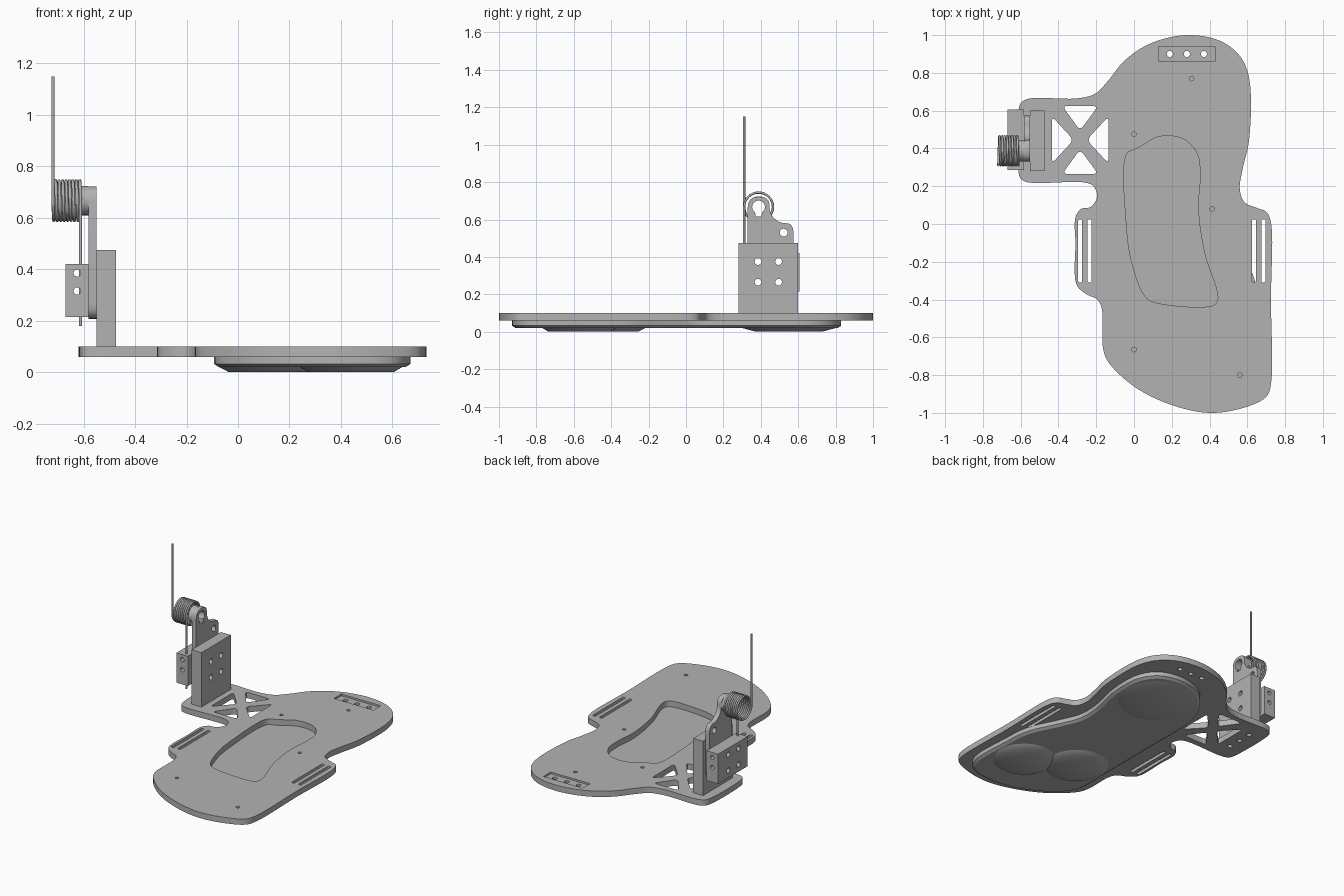
import bpy, bmesh, math
from mathutils import Matrix, Vector

if "Cube" in bpy.data.objects:
    bpy.data.objects.remove(bpy.data.objects["Cube"])

grey = bpy.data.materials.new("plain grey")
grey.use_nodes = True
grey.diffuse_color = (0.45, 0.45, 0.45, 1)
grey.node_tree.nodes["Principled BSDF"].inputs["Base Color"].default_value = (0.45, 0.45, 0.45, 1)

ALONG_X = Matrix(((0, 0, 1, 0), (1, 0, 0, 0), (0, 1, 0, 0), (0, 0, 0, 1)))
ALONG_Y = Matrix(((0, 1, 0, 0), (0, 0, 1, 0), (1, 0, 0, 0), (0, 0, 0, 1)))
ALONG_Z = Matrix.Identity(4)


# ---- outline helpers ----
def smooth_loop(points, steps=6):
    """Closed centripetal spline through the points."""
    pts = [Vector(p) for p in points]
    out, n = [], len(pts)
    for i in range(n):
        p = [pts[(i + k - 1) % n] for k in range(4)]
        t = [0]
        for a, b in zip(p, p[1:]):
            t.append(t[-1] + math.sqrt((b - a).length))
        for s in range(steps):
            u = t[1] + (t[2] - t[1]) * s / steps
            level = p
            for d in range(1, 3 + 1):
                # last level always blends across the middle span
                nxt = []
                for k in range(len(level) - 1):
                    lo, hi = (t[k], t[k + d]) if d < 3 else (t[1], t[2])
                    nxt.append(level[k] + (level[k + 1] - level[k]) * ((u - lo) / (hi - lo)))
                level = nxt
            out.append(level[0])
    return out


def rounded(points, r, steps=6):
    """Polygon with its corners rounded off."""
    pts = [Vector(p) for p in points]
    out = []
    for i, c in enumerate(pts):
        ends = []
        for q in (pts[i - 1], pts[(i + 1) % len(pts)]):
            d = q - c
            ends.append(c + d.normalized() * min(r, d.length * 0.49))
        for s in range(steps + 1):
            f = s / steps
            out.append(ends[0] * (1 - f) ** 2 + c * 2 * f * (1 - f) + ends[1] * f * f)
    return out


def circle(x, y, r, n=24):
    return [(x + r * math.cos(math.tau * i / n), y + r * math.sin(math.tau * i / n)) for i in range(n)]


def rect(x0, x1, y0, y1):
    return [(x0, y0), (x1, y0), (x1, y1), (x0, y1)]


# ---- object helpers ----
def evaluated_mesh(obj):
    deps = bpy.context.evaluated_depsgraph_get()
    deps.update()
    return bpy.data.meshes.new_from_object(obj.evaluated_get(deps))


def finish(name, mesh, angle=35):
    mesh.materials.clear()
    mesh.materials.append(grey)
    mesh.shade_smooth()
    mesh.set_sharp_from_angle(angle=math.radians(angle))
    mesh.name = name
    obj = bpy.data.objects.new(name, mesh)
    bpy.context.collection.objects.link(obj)
    return obj


def prism(name, loops, lo, hi, axis=ALONG_Z):
    """Extrude an outline, with any further loops as holes, between two heights."""
    curve = bpy.data.curves.new(name, 'CURVE')
    curve.dimensions, curve.fill_mode = '2D', 'BOTH'
    curve.extrude = (hi - lo) / 2
    for loop in loops:
        s = curve.splines.new('POLY')
        s.points.add(len(loop) - 1)
        for pt, co in zip(s.points, loop):
            pt.co = (co[0], co[1], 0, 1)
        s.use_cyclic_u = True
    tmp = bpy.data.objects.new(name, curve)
    bpy.context.collection.objects.link(tmp)
    mesh = evaluated_mesh(tmp)
    bpy.data.objects.remove(tmp)
    bm = bmesh.new()
    bm.from_mesh(mesh)
    bmesh.ops.remove_doubles(bm, verts=bm.verts, dist=0.00005)
    bmesh.ops.translate(bm, verts=bm.verts, vec=(0, 0, (lo + hi) / 2))
    bmesh.ops.transform(bm, matrix=axis, verts=bm.verts)
    bmesh.ops.recalc_face_normals(bm, faces=bm.faces)
    bm.to_mesh(mesh)
    bm.free()
    return finish(name, mesh)


def cut(obj, cutter):
    """Subtract the cutter and throw it away."""
    name = obj.name
    mod = obj.modifiers.new("cut", 'BOOLEAN')
    mod.operation, mod.solver, mod.object = 'DIFFERENCE', 'EXACT', cutter
    mesh = evaluated_mesh(obj)
    bpy.data.objects.remove(obj)
    bpy.data.objects.remove(cutter)
    return finish(name, mesh)


# ---- base plate ----
outline = [(.28, 1), (.455, .97), (.56, .89), (.61, .77), (.61, .45), (.575, .29), (.56, .185), (.585, .115),
           (.65, .085), (.7, .065), (.725, .01), (.725, -.4), (.725, -.85), (.7, -.915), (.59, -.97), (.4, -1),
           (.19, -.955), (0, -.86), (-.14, -.725), (-.165, -.65), (-.17, -.45), (-.195, -.4), (-.255, -.37),
           (-.305, -.32), (-.31, -.1), (-.31, .035), (-.28, .08), (-.23, .09), (-.195, .145), (-.215, .2),
           (-.26, .22), (-.56, .22), (-.6, .24), (-.612, .28), (-.612, .6), (-.595, .645), (-.55, .665),
           (-.3, .665), (-.205, .69), (-.14, .755), (-.05, .865), (.085, .955)]
window = [(-.04, .37), (.005, .395), (.06, .425), (.11, .455), (.18, .467), (.27, .445), (.335, .37), (.35, .265),
          (.34, .08), (.375, -.16), (.44, -.36), (.44, -.41), (.405, -.435), (.11, -.415), (.06, -.385),
          (-.01, -.21), (-.04, 0)]
holes = [smooth_loop(window)]
for x in (-.285, -.235, .635, .685):                       # strap slots
    holes.append(rounded(rect(x - .011, x + .011, -.31, .025), .011))
for side in (-1, 1):                                       # truss openings
    holes.append(rounded([(-.285 + side * .15, .57), (-.285 + side * .15, .32), (-.285 + side * .035, .445)], .03))
    holes.append(rounded([(-.38, .445 + side * .18), (-.19, .445 + side * .18), (-.285, .445 + side * .05)], .03))
holes += [circle(x, .9, .016) for x in (.19, .28, .37)]
holes += [circle(-.51, y, .016) for y in (.35, .445, .54)]
holes += [circle(x, y, .012, 16) for x, y in ((.305, .77), (0, .475), (.415, .08), (0, -.665), (.56, -.8))]
plate = prism("base_plate", [smooth_loop(outline)] + holes, .06, .10)
cut(plate, prism("pocket_cutter", [rect(.13, .43, .86, .94)], .088, .12))

# ---- padded sole under the plate ----
sole = [(.3, .83), (.45, .79), (.53, .68), (.54, .45), (.49, .2), (.49, .05), (.55, -.1), (.64, -.3), (.66, -.5),
        (.66, -.8), (.6, -.89), (.4, -.93), (.18, -.88), (0, -.77), (-.08, -.66), (-.09, -.4), (-.09, 0),
        (-.08, .45), (-.02, .62), (.12, .78)]
bm = bmesh.new()
top = bm.faces.new([bm.verts.new((p.x, p.y, .06)) for p in smooth_loop(sole)])
ext = bmesh.ops.extrude_face_region(bm, geom=[top], use_keep_orig=True)
bmesh.ops.translate(bm, verts=[v for v in ext["geom"] if isinstance(v, bmesh.types.BMVert)], vec=(0, 0, -.028))
bmesh.ops.recalc_face_normals(bm, faces=bm.faces)
bottom = min(bm.faces, key=lambda f: f.calc_center_median().z)
bmesh.ops.inset_region(bm, faces=[bottom], thickness=.018, depth=.012)
mesh = bpy.data.meshes.new("sole")
bm.to_mesh(mesh)
bm.free()
finish("sole", mesh, 25)

# ---- raised round feet ----
for name, x, y, r0, r1 in (("back_foot", .27, .55, .175, .255), ("front_foot_right", .13, -.42, .165, .205),
                           ("front_foot_left", .44, -.57, .165, .2)):
    bm = bmesh.new()
    bmesh.ops.create_cone(bm, cap_ends=True, segments=64, radius1=r0, radius2=r1, depth=.021,
                          matrix=Matrix.Translation((x, y, .0105)))
    mesh = bpy.data.meshes.new(name)
    bm.to_mesh(mesh)
    bm.free()
    finish(name, mesh)

# ---- upright bracket, clamp block and lever, profiles in y and z ----
bolts = [circle(y, z, .018) for y in (.385, .495) for z in (.265, .375)]
prism("upright_bracket", [rect(.28, .6, .10, .475)] + bolts, -.55, -.475, ALONG_X)

block = prism("clamp_block", [rect(.285, .607, .215, .42)] + bolts, -.67, -.582, ALONG_X)
for z in (.315, .385):
    block = cut(block, prism("bore_cutter", [circle(z, -.625, .014)], .2, .7, ALONG_Y))

AXIS_Y, AXIS_Z = .388, .667
lever = rounded([(.33, .207), (.575, .207), (.575, .58), (.5, .58), (.446, .63), (.446, .722), (.33, .722)], .058)
key = [p for p in circle(AXIS_Y, AXIS_Z, .034, 32) if p[1] > AXIS_Z - .029]
key.sort(key=lambda p: (math.atan2(p[1] - AXIS_Z, p[0] - AXIS_Y) + math.pi / 2) % math.tau)
key += [(AXIS_Y - .015, .615), (AXIS_Y + .015, .615)]
prism("lever", [lever, key, circle(.522, .53, .021)] + bolts, -.582, -.55, ALONG_X)
prism("spring_hub", [circle(AXIS_Y, AXIS_Z, .057, 40), key], -.612, -.582, ALONG_X)

# ---- torsion spring with two straight legs ----
R, TURNS, STEPS, X0, X1 = .077, 8, 32, -.719, -.612
path = [(X0, AXIS_Y - R, 1.15)]
for i in range(TURNS * STEPS + 1):
    a = math.tau * i / STEPS
    path.append((X0 + (X1 - X0) * i / (TURNS * STEPS), AXIS_Y - R * math.cos(a), AXIS_Z - R * math.sin(a)))
path.append((X1, AXIS_Y - R, .18))
wire = bpy.data.curves.new("spring", 'CURVE')
wire.dimensions, wire.bevel_depth, wire.bevel_resolution, wire.use_fill_caps = '3D', .0062, 2, True
spline = wire.splines.new('POLY')
spline.points.add(len(path) - 1)
for pt, co in zip(spline.points, path):
    pt.co = (*co, 1)
tmp = bpy.data.objects.new("spring_path", wire)
bpy.context.collection.objects.link(tmp)
mesh = evaluated_mesh(tmp)
bpy.data.objects.remove(tmp)
finish("spring", mesh, 50)
